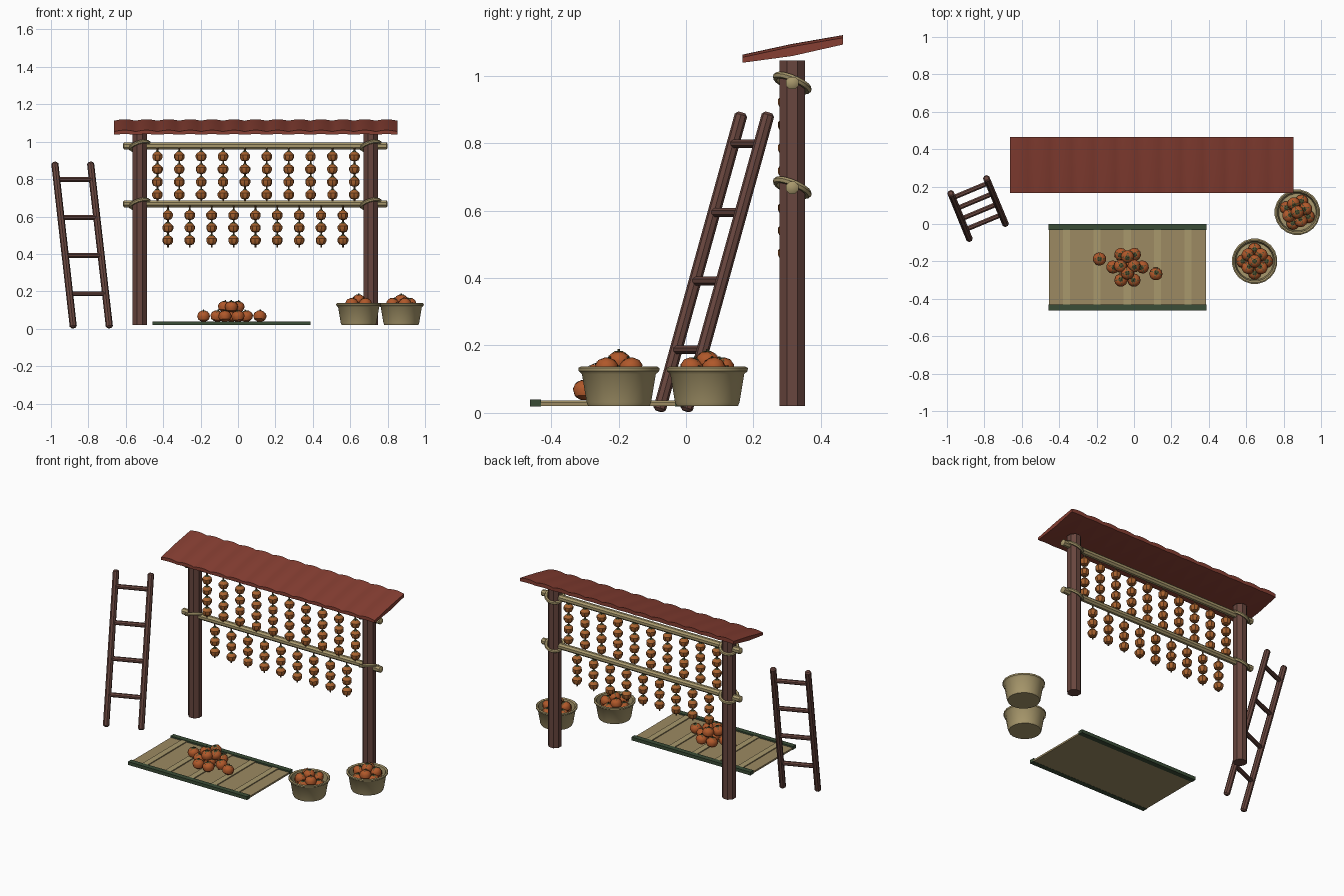
import bpy, bmesh, math
from mathutils import Matrix, Vector

if "Cube" in bpy.data.objects:
    bpy.data.objects.remove(bpy.data.objects["Cube"])


def material(name, r, g, b):
    m = bpy.data.materials.new(name)
    lin = [((c / 255 + 0.055) / 1.055) ** 2.4 for c in (r, g, b)]
    m.diffuse_color = (*lin, 1)
    m.use_nodes = True
    m.node_tree.nodes["Principled BSDF"].inputs["Base Color"].default_value = m.diffuse_color
    return m


WOOD = material("brown wood", 104, 70, 62)
ROOF = material("red roof", 134, 62, 50)
BAMBOO = material("pale bamboo", 168, 152, 108)
MAT = material("woven straw", 156, 138, 98)
GREEN = material("dark green trim", 58, 76, 54)
DRIED = material("dried fruit", 168, 98, 46)
FRUIT = material("fresh fruit", 176, 88, 42)
LEAF = material("leaf", 72, 78, 48)
STRING = material("string", 98, 72, 46)


def finish(bm, name, mats, angle=40):
    bmesh.ops.recalc_face_normals(bm, faces=bm.faces)
    me = bpy.data.meshes.new(name)
    bm.to_mesh(me)
    bm.free()
    for m in mats:
        me.materials.append(m)
    me.shade_smooth()
    me.set_sharp_from_angle(angle=math.radians(angle))
    ob = bpy.data.objects.new(name, me)
    bpy.context.collection.objects.link(ob)
    return ob


def lathe(bm, profile, n, mx, mi=0):
    """Spin (radius, height) points around local z; both ends are capped."""
    rings = []
    for r, z in profile:
        rings.append([bm.verts.new(mx @ Vector((r * math.cos(a), r * math.sin(a), z)))
                      for a in (math.tau * (i + 0.5) / n for i in range(n))])
    faces = [bm.faces.new((p[i], p[(i + 1) % n], q[(i + 1) % n], q[i]))
             for p, q in zip(rings, rings[1:]) for i in range(n)]
    faces += [bm.faces.new(rings[0][::-1]), bm.faces.new(rings[-1])]
    for f in faces:
        f.material_index = mi


def tube(bm, a, b, r, n=8, mi=0, bevel=0.0):
    a, b = Vector(a), Vector(b)
    d = b - a
    mx = Matrix.Translation(a) @ d.to_track_quat('Z', 'Y').to_matrix().to_4x4()
    L = d.length
    prof = [(r, 0), (r, L)]
    if bevel:
        prof = [(r * 0.6, 0), (r, bevel), (r, L - bevel), (r * 0.6, L)]
    lathe(bm, prof, n, mx, mi)


def box(bm, x0, x1, y0, y1, z0, z1):
    mx = Matrix.Translation(((x0 + x1) / 2, (y0 + y1) / 2, (z0 + z1) / 2))
    bmesh.ops.create_cube(bm, size=1, matrix=mx @ Matrix.Diagonal((x1 - x0, y1 - y0, z1 - z0, 1)))


def ring(bm, center, normal, R, r, n=16, k=6):
    mx = Matrix.Translation(center) @ Vector(normal).to_track_quat('Z', 'Y').to_matrix().to_4x4()
    v = [[bm.verts.new(mx @ Vector(((R + r * math.cos(b)) * math.cos(a),
                                    (R + r * math.cos(b)) * math.sin(a), r * math.sin(b))))
          for b in (math.tau * j / k for j in range(k))]
         for a in (math.tau * i / n for i in range(n))]
    for i in range(n):
        for j in range(k):
            bm.faces.new((v[i][j], v[(i + 1) % n][j], v[(i + 1) % n][(j + 1) % k], v[i][(j + 1) % k]))


def fruit(bm, x, y, z, turn=0.0, tilt=0.0):
    """Fresh fruit with a four-pointed leaf cap and a short stem."""
    mx = Matrix.Translation((x, y, z)) @ Matrix.Rotation(turn, 4, 'Z') @ Matrix.Rotation(tilt, 4, 'X')
    lathe(bm, [(0.013, -0.028), (0.029, -0.019), (0.036, 0), (0.031, 0.016), (0.017, 0.027), (0.006, 0.027)], 10, mx)
    pts = []
    for i in range(8):
        r, h = ((0.031, 0.02), (0.012, 0.03))[i % 2]
        a = math.tau * i / 8
        pts.append(bm.verts.new(mx @ Vector((r * math.cos(a), r * math.sin(a), h))))
    top = bm.verts.new(mx @ Vector((0, 0, 0.031)))
    for i in range(8):
        bm.faces.new((top, pts[i], pts[(i + 1) % 8])).material_index = 1
    lathe(bm, [(0.004, 0.028), (0.004, 0.036)], 5, mx, 1)


POST_Y = 0.315
POSTS = (-0.525, 0.71)
LEVELS = (0.978, 0.668)

# Posts
for name, x in zip(("left_post", "right_post"), POSTS):
    bm = bmesh.new()
    tube(bm, (x, POST_Y, 0.02), (x, POST_Y, 1.045), 0.041)
    finish(bm, name, [WOOD])

# Horizontal poles and their rope lashings
for name, z in zip(("upper_pole", "lower_pole"), LEVELS):
    bm = bmesh.new()
    tube(bm, (-0.615, POST_Y, z), (0.80, POST_Y, z), 0.02, 8, bevel=0.006)
    finish(bm, name, [BAMBOO])
    bm = bmesh.new()
    for x in POSTS:
        ring(bm, (x, POST_Y, z), (-0.3, 0.42, 1), 0.052, 0.01)
    finish(bm, name + "_lashings", [BAMBOO])

# Roof: sloped sheet with a scalloped top
bm = bmesh.new()
WAVES, SEG = 13, 6
rows = ((0.167, 1.038, 1.054), (0.315, 1.058, 1.086), (0.465, 1.092, 1.112))
cols = []
for i in range(WAVES * SEG + 1):
    x = -0.664 + 1.517 * i / (WAVES * SEG)
    w = 0.008 * abs(math.sin(math.pi * i / SEG))
    bottom = [bm.verts.new((x, y, lo + w * 0.3)) for y, lo, hi in rows]
    upper = [bm.verts.new((x, y, hi + w)) for y, lo, hi in rows]
    cols.append(bottom + upper[::-1])
for p, q in zip(cols, cols[1:]):
    for j in range(6):
        bm.faces.new((p[j], p[(j + 1) % 6], q[(j + 1) % 6], q[j]))
bm.faces.new(cols[0])
bm.faces.new(cols[-1][::-1])
finish(bm, "roof", [ROOF])

# Hanging strings of drying fruit
DRY = [(0.008, -0.025), (0.021, -0.021), (0.029, -0.006), (0.029, 0.009), (0.017, 0.022), (0.006, 0.025)]
for name, count, x0, zs, top, end in (
        ("upper_fruit_strings", 10, -0.431, (0.921, 0.853, 0.785, 0.717), 0.978, 0.682),
        ("lower_fruit_strings", 9, -0.375, (0.607, 0.540, 0.473), 0.668, 0.435)):
    bm = bmesh.new()
    for i in range(count):
        x, y = x0 + 0.117 * i, 0.302
        tube(bm, (x, y, end), (x, y, top), 0.005, 5, 1)
        for k, z in enumerate(zs):
            mx = Matrix.Translation((x, y, z)) @ Matrix.Rotation(0.5 * k + i, 4, 'Z')
            lathe(bm, DRY, 8, mx)
            lathe(bm, [(0.014, 0.024), (0.007, 0.031)], 6, mx, 2)
    finish(bm, name, [DRIED, STRING, LEAF])

# Ladder
L0, L1 = Vector((-0.88, -0.08, 0.005)), Vector((-0.98, 0.165, 0.89))
R0, R1 = Vector((-0.687, 0.0, 0.005)), Vector((-0.789, 0.245, 0.89))
bm = bmesh.new()
tube(bm, L0, L1, 0.019, bevel=0.008)
tube(bm, R0, R1, 0.019, bevel=0.008)
finish(bm, "ladder_rails", [WOOD])
bm = bmesh.new()
for z in (0.187, 0.391, 0.594, 0.798):
    t = (z - 0.005) / 0.885
    tube(bm, L0.lerp(L1, t), R0.lerp(R1, t), 0.014)
finish(bm, "ladder_rungs", [WOOD])

# Straw mat with bamboo ribs and green edging
bm = bmesh.new()
box(bm, -0.455, 0.385, -0.455, -0.005, 0.02, 0.031)
finish(bm, "mat", [MAT])
bm = bmesh.new()
for i in range(5):
    x = -0.36 + 0.162 * i
    box(bm, x - 0.019, x + 0.019, -0.435, -0.025, 0.029, 0.037)
finish(bm, "mat_ribs", [BAMBOO])
bm = bmesh.new()
for y in (-0.462, -0.032):
    box(bm, -0.457, 0.387, y, y + 0.032, 0.019, 0.04)
finish(bm, "mat_edging", [GREEN])

# Fruit pile on the mat
bm = bmesh.new()
pile = [(-0.184, -0.187, 0.067), (-0.113, -0.23, 0.067), (-0.07, -0.163, 0.067), (0.002, -0.163, 0.067),
        (0.045, -0.23, 0.067), (-0.07, -0.3, 0.067), (0.0, -0.3, 0.067), (0.117, -0.267, 0.067),
        (-0.035, -0.23, 0.067), (-0.072, -0.225, 0.117), (0.0, -0.225, 0.117), (-0.035, -0.262, 0.117),
        (-0.035, -0.175, 0.117)]
for i, p in enumerate(pile):
    fruit(bm, *p, turn=i * 1.3, tilt=0.25 * math.sin(i * 2))
finish(bm, "fruit_pile", [FRUIT, LEAF])

# Baskets filled with fruit
BASKET = [(0.092, 0), (0.097, 0.012), (0.111, 0.095), (0.121, 0.104), (0.122, 0.113), (0.115, 0.117),
          (0.107, 0.112), (0.1, 0.065)]
for name, x, y, spin in (("front_basket", 0.645, -0.199, 0.785), ("side_basket", 0.873, 0.063, 0.4)):
    bm = bmesh.new()
    lathe(bm, BASKET, 20, Matrix.Translation((x, y, 0.02)))
    finish(bm, name, [BAMBOO])
    bm = bmesh.new()
    for i in range(4):
        a = spin + math.tau * i / 4
        fruit(bm, x + 0.05 * math.cos(a), y + 0.05 * math.sin(a), 0.133, a + math.pi / 2, -0.35)
        b = a + math.pi / 4
        fruit(bm, x + 0.063 * math.cos(b), y + 0.063 * math.sin(b), 0.105, b)
    fruit(bm, x, y, 0.153, spin)
    finish(bm, name + "_fruit", [FRUIT, LEAF])
